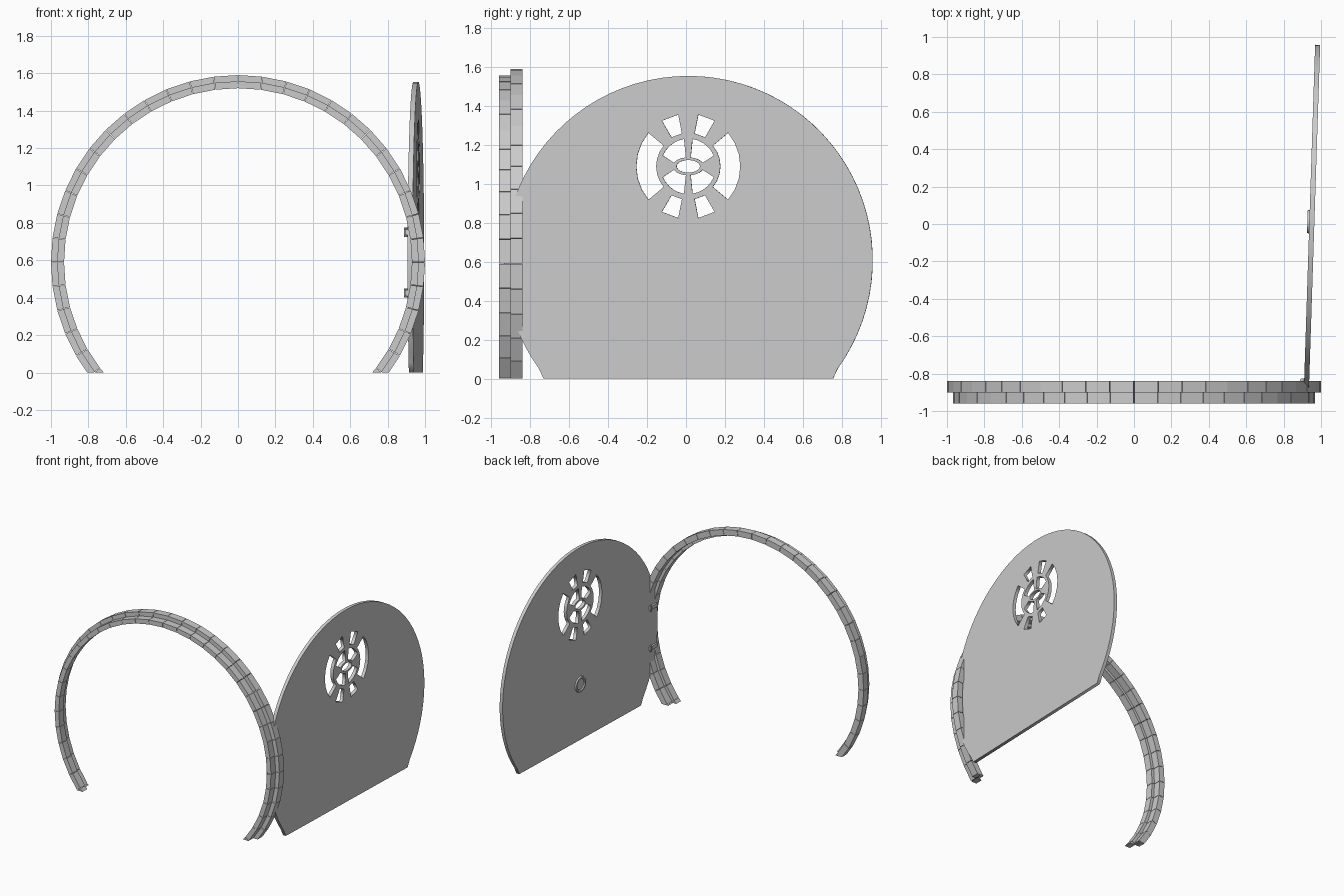
import bpy, bmesh
from math import sin, cos, radians, sqrt, pi, degrees, atan2
from mathutils import Matrix, Vector

cube = bpy.data.objects.get("Cube")
if cube:
    bpy.data.objects.remove(cube, do_unlink=True)

grey = bpy.data.materials.new("plain_grey")
grey.use_nodes = True
COLOR = (0.6, 0.6, 0.6, 1)
grey.diffuse_color = COLOR
grey.node_tree.nodes["Principled BSDF"].inputs["Base Color"].default_value = COLOR


def add_object(name, mesh):
    obj = bpy.data.objects.new(name, mesh)
    bpy.context.scene.collection.objects.link(obj)
    mesh.materials.clear()
    mesh.materials.append(grey)
    return obj


def from_bmesh(name, bm):
    bmesh.ops.recalc_face_normals(bm, faces=bm.faces[:])
    mesh = bpy.data.meshes.new(name)
    bm.to_mesh(mesh)
    bm.free()
    return add_object(name, mesh)


# Arch of wedge blocks, trimmed flat at the ground
def block_arch(name, inner, outer, y0, y1, centre_z=0.59, step=7.5, gap=0.08):
    bm = bmesh.new()
    for i in range(-6, 30):
        ends = [radians(i * step + gap), radians((i + 1) * step - gap)]
        rings = []
        for a in ends:
            rings.append([bm.verts.new((r * cos(a), y, centre_z + r * sin(a)))
                          for r, y in ((inner, y0), (outer, y0), (outer, y1), (inner, y1))])
        p, q = rings
        bm.faces.new(p)
        bm.faces.new(q[::-1])
        for k in range(4):
            n = (k + 1) % 4
            bm.faces.new((p[k], q[k], q[n], p[n]))
    cut = bmesh.ops.bisect_plane(bm, geom=bm.verts[:] + bm.edges[:] + bm.faces[:],
                                 plane_co=(0, 0, 0), plane_no=(0, 0, 1), clear_inner=True)
    edges = [e for e in cut["geom_cut"] if isinstance(e, bmesh.types.BMEdge)]
    bmesh.ops.holes_fill(bm, edges=edges, sides=0)
    return from_bmesh(name, bm)


block_arch("front_frame_ring", 0.93, 0.967, -0.96, -0.90)
block_arch("back_frame_ring", 0.953, 1.0, -0.90, -0.84)


# Door outline and window openings, drawn in the plane of the door
def arc(rx, ry, start, end, count, cz=0.0):
    angles = [radians(start + (end - start) * i / count) for i in range(count + 1)]
    return [(rx * cos(a), cz + ry * sin(a)) for a in angles]


WINDOW_Z = 1.09
DOOR_R, DOOR_Z = 0.947, 0.607


def opening(start, end, outer, inner_x, inner_y, count):
    return (arc(outer, outer, start, end, count, WINDOW_Z)
            + arc(inner_x, inner_y, end, start, count, WINDOW_Z))


corner = degrees(atan2(-DOOR_Z, sqrt(DOOR_R ** 2 - DOOR_Z ** 2)))
outlines = [[(-0.743, 0), (0.743, 0)]
            + arc(DOOR_R, DOOR_R, corner + 4, 176 - corner, 60, DOOR_Z)]
outlines.append(arc(0.06, 0.032, 0, 345, 23, WINDOW_Z))
for middle in (0, 180):
    outlines.append(opening(middle - 40, middle + 40, 0.267, 0.165, 0.165, 6))
for base in (0, 180):
    for a, b in ((60, 79), (101, 120)):
        outlines.append(opening(base + a, base + b, 0.27, 0.172, 0.172, 1))
    for a, b in ((23, 81), (99, 157)):
        outlines.append(opening(base + a, base + b, 0.142, 0.08, 0.046, 5))

curve = bpy.data.curves.new("door_outline", "CURVE")
curve.dimensions = "2D"
curve.fill_mode = "BOTH"
curve.extrude = 0.0135
for points in outlines:
    spline = curve.splines.new("POLY")
    spline.points.add(len(points) - 1)
    for sp, (u, v) in zip(spline.points, points):
        sp.co = (u, v, 0, 1)
    spline.use_cyclic_u = True
temp = bpy.data.objects.new("door_outline", curve)
bpy.context.scene.collection.objects.link(temp)
bpy.context.view_layer.update()
door_mesh = bpy.data.meshes.new_from_object(
    temp.evaluated_get(bpy.context.evaluated_depsgraph_get()))
bpy.data.objects.remove(temp, do_unlink=True)

# Local u runs along y, local v runs up, and the door swings slightly outward
upright = Matrix(((0, 0, 1), (1, 0, 0), (0, 1, 0))).to_4x4()
place = Matrix.Translation((0.951, 0.012, 0)) @ Matrix.Rotation(-0.0326, 4, "Z") @ upright
door = add_object("round_door", door_mesh)
door.matrix_world = place

# Dished round handle on the inner face
bm = bmesh.new()
profile = ((0.064, -0.012), (0.06, -0.024), (0.048, -0.024), (0.042, -0.016))
loops = []
for r, depth in profile:
    loops.append([bm.verts.new((r * cos(2 * pi * i / 24), 0.45 + r * sin(2 * pi * i / 24), depth))
                  for i in range(24)])
for a, b in zip(loops, loops[1:]):
    for i in range(24):
        j = (i + 1) % 24
        bm.faces.new((a[i], a[j], b[j], b[i]))
bm.faces.new(loops[0])
bm.faces.new(loops[-1])
handle = from_bmesh("door_handle", bm)
handle.matrix_world = place

# Hinges: a leaf and a pin at two heights
for label, z in (("lower", 0.425), ("upper", 0.75)):
    bm = bmesh.new()
    bmesh.ops.create_cube(bm, size=1, matrix=Matrix.Translation((0.902, -0.872, z))
                          @ Matrix.Diagonal((0.016, 0.09, 0.03, 1)))
    bmesh.ops.create_cone(bm, cap_ends=True, segments=10, radius1=0.009, radius2=0.009,
                          depth=0.05, matrix=Matrix.Translation((0.897, -0.835, z)))
    from_bmesh(label + "_hinge", bm)
